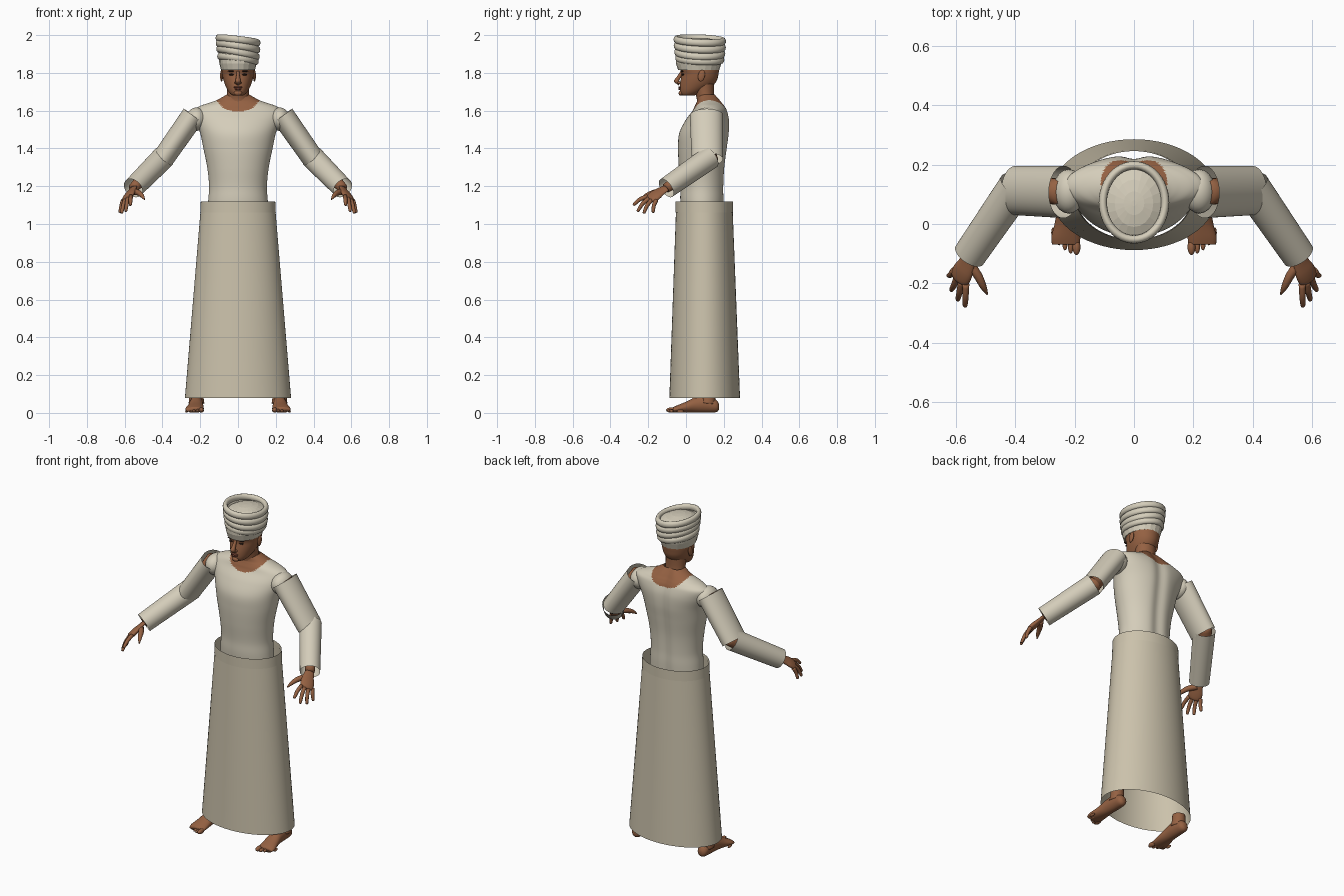
import bpy, bmesh, math
from mathutils import Vector as V

cube = bpy.data.objects.get("Cube")
if cube:
    bpy.data.objects.remove(cube)


def material(name, r, g, b):
    m = bpy.data.materials.new(name)
    m.use_nodes = True
    m.diffuse_color = (r, g, b, 1)
    m.node_tree.nodes["Principled BSDF"].inputs["Base Color"].default_value = (r, g, b, 1)
    return m


SHIRT = material("cream shirt cloth", .66, .61, .49)
SKIRT = material("beige robe cloth", .60, .54, .41)
SKIN = material("brown skin", .30, .12, .055)
LIP = material("dark lip", .20, .06, .035)
DARK = material("dark brow", .03, .015, .01)


def finish(name, bm, mat, smooth=True):
    bmesh.ops.recalc_face_normals(bm, faces=bm.faces)
    me = bpy.data.meshes.new(name)
    bm.to_mesh(me)
    bm.free()
    me.materials.append(mat)
    if smooth:
        me.shade_smooth()
    ob = bpy.data.objects.new(name, me)
    bpy.context.collection.objects.link(ob)
    return ob


def spline(a, b, c, d, t):
    return .5 * (2 * b + (c - a) * t + (2 * a - 5 * b + 4 * c - d) * t * t
                 + (3 * b - a - 3 * c + d) * t ** 3)


def loft(name, rings, mat, seg=24, sub=1, caps=True, loop=False, smooth=True):
    """Skin elliptical rings, each (centre, half axis, half axis)."""
    n, fine = len(rings), []
    for i in range(n - 1):
        q = [rings[max(0, min(n - 1, i + k))] for k in (-1, 0, 1, 2)]
        for s in range(sub):
            fine.append([spline(q[0][j], q[1][j], q[2][j], q[3][j], s / sub) for j in range(3)])
    fine.append(rings[-1])
    bm = bmesh.new()
    rows = []
    for c, u, v in fine:
        angles = [math.tau * k / seg for k in range(seg)]
        rows.append([bm.verts.new(c + u * math.cos(a) + v * math.sin(a)) for a in angles])
    pairs = list(zip(rows, rows[1:])) + ([(rows[-1], rows[0])] if loop else [])
    for a, b in pairs:
        for k in range(seg):
            bm.faces.new((a[k], a[k - 1], b[k - 1], b[k]))
    if caps and not loop:
        bm.faces.new(rows[0])
        bm.faces.new(rows[-1])
    return finish(name, bm, mat, smooth)


def stack(rows):
    """Horizontal rings from (height, front y, back y, half width)."""
    return [(V((0, (f + b) / 2, z)), V((w, 0, 0)), V((0, (b - f) / 2, 0))) for z, f, b, w in rows]


def tube(name, pts, radii, mat, hint=(0, 1, 0), flat=1, **kw):
    """Tube along points; flat scales the half axis across the hint."""
    pts, rings = [V(p) for p in pts], []
    for i, p in enumerate(pts):
        d = (pts[min(i + 1, len(pts) - 1)] - pts[max(i - 1, 0)]).normalized()
        u = (V(hint) - d * V(hint).dot(d)).normalized()
        rings.append((p, u * radii[i], d.cross(u) * radii[i] * flat))
    return loft(name, rings, mat, **kw)


def ball(name, loc, size, mat, tilt=0):
    bm = bmesh.new()
    bmesh.ops.create_uvsphere(bm, u_segments=20, v_segments=12, radius=1)
    ob = finish(name, bm, mat)
    ob.location, ob.scale, ob.rotation_euler = loc, size, (tilt, 0, 0)
    return ob


# Robe skirt and waistband, both open
loft("skirt", stack([(.08, -.088, .286, .281), (1.1, -.052, .246, .196)]), SKIRT,
     seg=64, caps=False)
loft("waistband", stack([(1.06, -.056, .25, .2), (1.12, -.056, .25, .197)]), SKIRT,
     seg=64, caps=False)

# Fitted shirt with a scooped neckline showing skin
torso = loft("shirt_torso", stack([
    (1.0, -.02, .2, .165), (1.12, -.03, .205, .158), (1.2, -.03, .205, .153),
    (1.3, -.038, .21, .163), (1.4, -.042, .222, .183), (1.48, -.036, .232, .2),
    (1.55, -.002, .232, .225), (1.6, .035, .22, .235), (1.625, .047, .207, .2),
    (1.642, .055, .195, .15), (1.657, .06, .185, .11), (1.685, .06, .165, .06)]),
    SHIRT, seg=96, sub=8, caps=False)
torso.data.materials.append(SKIN)
for v in torso.data.vertices:
    if v.co.y > .1:
        v.co.y -= .014 * math.exp(-(v.co.x / .035) ** 2)
for f in torso.data.polygons:
    c = f.center
    f.material_index = int((c.x / .115) ** 2 + ((c.z - 1.675) / .08) ** 2 < 1)

# Neck and head
loft("neck", stack([(1.6, .05, .18, .08), (1.65, .058, .155, .062),
                    (1.69, .05, .148, .058), (1.75, .03, .15, .06)]), SKIN, sub=4)
loft("head", stack([
    (1.679, -.012, .03, .018), (1.685, -.026, .06, .036), (1.705, -.032, .1, .053),
    (1.735, -.032, .145, .068), (1.765, -.028, .165, .078), (1.795, -.024, .172, .084),
    (1.825, -.032, .176, .087), (1.87, -.025, .172, .085)]), SKIN, seg=40, sub=4)
tube("nose", [(0, -.022, 1.805), (0, -.036, 1.78), (0, -.05, 1.757), (0, -.032, 1.742)],
     [.008, .01, .014, .01], SKIN, hint=(1, 0, 0), sub=4, seg=16)
ball("upper_lip", (0, -.033, 1.724), (.024, .007, .005), LIP)
ball("lower_lip", (0, -.033, 1.715), (.02, .008, .006), LIP)
ball("chin", (0, -.026, 1.693), (.022, .013, .014), SKIN)
for s, side in ((1, "left"), (-1, "right")):
    ball(side + "_ear", (s * .087, .082, 1.785), (.008, .018, .031), SKIN, -.2)
    ball(side + "_nostril", (s * .011, -.036, 1.748), (.008, .009, .007), SKIN)
    ball(side + "_eye", (s * .033, -.016, 1.791), (.015, .007, .005), DARK)
    ball(side + "_brow", (s * .034, -.02, 1.809), (.021, .007, .004), DARK)

# Turban: faceted cap with four slanted wraps
loft("turban_cap", stack([
    (1.815, -.042, .176, .09), (1.85, -.053, .188, .099), (1.9, -.055, .2, .102),
    (1.95, -.055, .2, .102), (1.962, -.04, .185, .092), (1.976, -.01, .15, .065),
    (1.984, .03, .11, .035), (1.986, .06, .08, .008)]), SHIRT, seg=20, smooth=False)
for i, (z, w, slope) in enumerate(((1.972, .105, .12), (1.939, .104, .16),
                                   (1.906, .101, .2), (1.874, .096, .14))):
    rings = []
    for k in range(48):
        a = math.tau * k / 48
        x, y = w * math.cos(a), (w + .02) * math.sin(a)
        rings.append((V((x, y + .073, z - slope * x - .04 * y)),
                      V((math.cos(a), math.sin(a), 0)) * .014, V((0, 0, .019))))
    loft("turban_wrap_%d" % (i + 1), rings, SHIRT, seg=12, loop=True)

# Arms, hands and feet, mirrored
FINGERS = (("index", (.567, -.203, 1.147), (.57, -.28, 1.1)),
           ("middle", (.582, -.194, 1.137), (.595, -.258, 1.066)),
           ("ring", (.597, -.178, 1.13), (.617, -.225, 1.056)),
           ("little", (.608, -.157, 1.126), (.626, -.175, 1.06)))
for s, side in ((1, "left_"), (-1, "right_")):
    def m(*p):
        return V((p[0] * s, p[1], p[2]))

    shoulder, elbow, wrist = m(.237, .108, 1.575), m(.4, .113, 1.342), m(.555, -.105, 1.19)
    fore = m(.395, .128, 1.352)
    tube(side + "upper_sleeve", [shoulder, elbow], [.088, .083], SHIRT, flat=.7,
         seg=40, caps=False)
    tube(side + "lower_sleeve", [fore, wrist], [.062, .056], SHIRT, seg=40, caps=False)
    ball(side + "shoulder", m(.22, .11, 1.555), (.055, .075, .062), SHIRT)
    tube(side + "arm", [shoulder, m(.38, .12, 1.37), fore, m(.47, .02, 1.275), wrist],
         [.045, .042, .042, .038, .026], SKIN, sub=4)
    tube(side + "palm", [wrist, m(.565, -.135, 1.172), m(.577, -.16, 1.154),
                         m(.588, -.184, 1.135), m(.591, -.192, 1.129)],
         [.026, .032, .039, .037, .025], SKIN, hint=m(.045, .05, -.02), flat=.42, sub=3)
    for name, a, b in FINGERS:
        a, b = m(*a), m(*b)
        mid = a.lerp(b, .5) + V((0, -.004, .006))
        tube(side + name + "_finger", [a, mid, a.lerp(b, .93), b],
             [.0115, .0105, .008, .002], SKIN, hint=(1, 0, 0), seg=12, sub=3)
    tube(side + "thumb", [m(.56, -.13, 1.172), m(.528, -.172, 1.166), m(.508, -.212, 1.15),
                          m(.495, -.237, 1.13)], [.017, .015, .011, .003], SKIN,
         hint=(0, 0, 1), seg=12, sub=3)

    # Foot lofted heel to toe, with ankle and toes
    loft(side + "foot", [(m(x, y, z), V((w, 0, 0)), V((0, 0, h))) for x, y, z, w, h in (
        (.22, .175, .032, .012, .014), (.22, .16, .036, .029, .032), (.22, .11, .046, .035, .045),
        (.222, .05, .042, .037, .041), (.225, 0, .03, .043, .029), (.23, -.045, .021, .049, .02),
        (.23, -.07, .016, .046, .014))], SKIN, sub=4)
    tube(side + "ankle", [m(.22, .115, .05), m(.22, .118, .08), m(.22, .12, .12)],
         [.042, .038, .036], SKIN, hint=(1, 0, 0), sub=3)
    for i in range(5):
        r = .014 if i == 0 else .0105 - .0007 * i
        ball(side + "toe_%d" % (i + 1), m(.194 + .0195 * i, -.078 + .003 * i * i, r + .001),
             (r * .95, .027 - .002 * i, r), SKIN)
